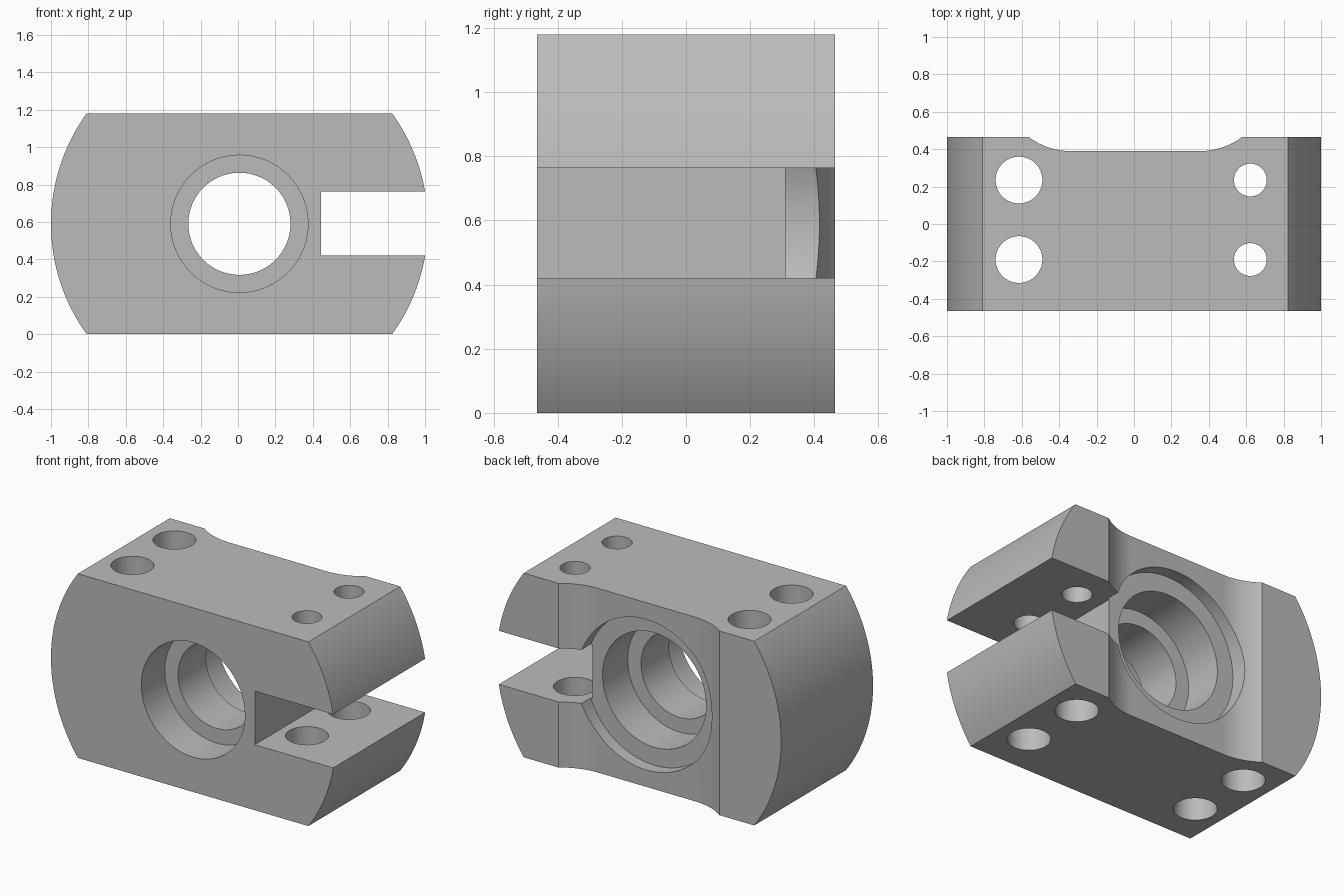
import bpy, bmesh
from math import sin, cos, pi, asin, radians
from mathutils import Matrix, Vector

if "Cube" in bpy.data.objects:
    bpy.data.objects.remove(bpy.data.objects["Cube"], do_unlink=True)

CX, H, D = 0.0075, 1.18, 0.465      # bore centre, height, half depth
MID = H / 2
R = 1.0075                          # rounded end radius

steel = bpy.data.materials.new("plain grey")
steel.use_nodes = True
grey = (0.5, 0.5, 0.5, 1)
steel.diffuse_color = grey
steel.node_tree.nodes["Principled BSDF"].inputs["Base Color"].default_value = grey


def finish(name, bm):
    bmesh.ops.recalc_face_normals(bm, faces=bm.faces)
    mesh = bpy.data.meshes.new(name)
    bm.to_mesh(mesh)
    bm.free()
    mesh.materials.append(steel)
    ob = bpy.data.objects.new(name, mesh)
    bpy.context.collection.objects.link(ob)
    return ob


def prism(name, points, direction):
    bm = bmesh.new()
    face = bm.faces.new([bm.verts.new(p) for p in points])
    new = bmesh.ops.extrude_face_region(bm, geom=[face])["geom"]
    bmesh.ops.translate(bm, vec=Vector(direction),
                        verts=[v for v in new if isinstance(v, bmesh.types.BMVert)])
    return finish(name, bm)


def pin(name, x, y, r, z0, z1):
    bm = bmesh.new()
    bmesh.ops.create_cone(bm, cap_ends=True, segments=64, radius1=r, radius2=r,
                          depth=z1 - z0, matrix=Matrix.Translation((x, y, (z0 + z1) / 2)))
    return finish(name, bm)


def lathe(name, profile, steps=96):
    # Turn (radius, y) pairs around the bore axis
    bm = bmesh.new()
    rings = [[bm.verts.new((CX + r * cos(2 * pi * i / steps), y,
                            MID + r * sin(2 * pi * i / steps))) for i in range(steps)]
             for r, y in profile]
    for a, b in zip(rings, rings[1:]):
        for i in range(steps):
            j = (i + 1) % steps
            bm.faces.new((a[i], a[j], b[j], b[i]))
    bm.faces.new(rings[0])
    bm.faces.new(rings[-1])
    return finish(name, bm)


# Body: flat top and bottom, rounded ends
half = asin(MID / R)
arc = [half * (2 * i / 48 - 1) for i in range(49)]
outline = [(CX + R * cos(a), -D, MID + R * sin(a)) for a in arc]
outline += [(CX - R * cos(a), -D, MID + R * sin(a)) for a in reversed(arc)]
body = prism("clamp_body", outline, (0, 2 * D, 0))

# Clamping slot
slot = prism("slot_cutter", [(0.445, -1, 0.42), (2, -1, 0.42),
                             (2, -1, 0.763), (0.445, -1, 0.763)], (0, 2, 0))

# Shallow back recess with concave flanks
FLAT, FLOOR, FR = 0.345, 0.39, 0.375
flank = [(FLAT + FR * sin(a), FLOOR + FR * (1 - cos(a)))
         for a in [radians(50) * i / 20 for i in range(21)]]
section = [(CX + x, y, -0.1) for x, y in flank]
section += [(CX - x, y, -0.1) for x, y in reversed(flank)]
recess = prism("recess_cutter", section, (0, 0, H + 0.2))

# Stepped bore with an inner web and a wide counterbore at the back
bore = lathe("bore_cutter", [(0.367, -0.6), (0.367, -0.228), (0.273, -0.228), (0.273, 0.055),
                             (0.367, 0.055), (0.367, 0.31), (0.482, 0.31), (0.482, 0.6)])

cutters = [slot, recess, bore]

# Bolt holes: wide through the closed end and lower arm, narrow in the upper arm
for y in (-0.19, 0.235):
    cutters += [pin("wide_hole_cutter", -0.615, y, 0.125, -0.1, H + 0.1),
                pin("lower_hole_cutter", 0.622, y, 0.125, -0.1, 0.55),
                pin("upper_hole_cutter", 0.622, y, 0.0875, 0.6, H + 0.1)]

bpy.ops.object.select_all(action='DESELECT')
bpy.context.view_layer.objects.active = body
body.select_set(True)
for c in cutters:
    c.hide_render = True
    mod = body.modifiers.new("cut", 'BOOLEAN')
    mod.operation = 'DIFFERENCE'
    mod.solver = 'EXACT'
    mod.object = c
    bpy.ops.object.modifier_apply(modifier=mod.name)
    bpy.data.objects.remove(c, do_unlink=True)

bpy.ops.object.shade_smooth_by_angle(angle=radians(25))
